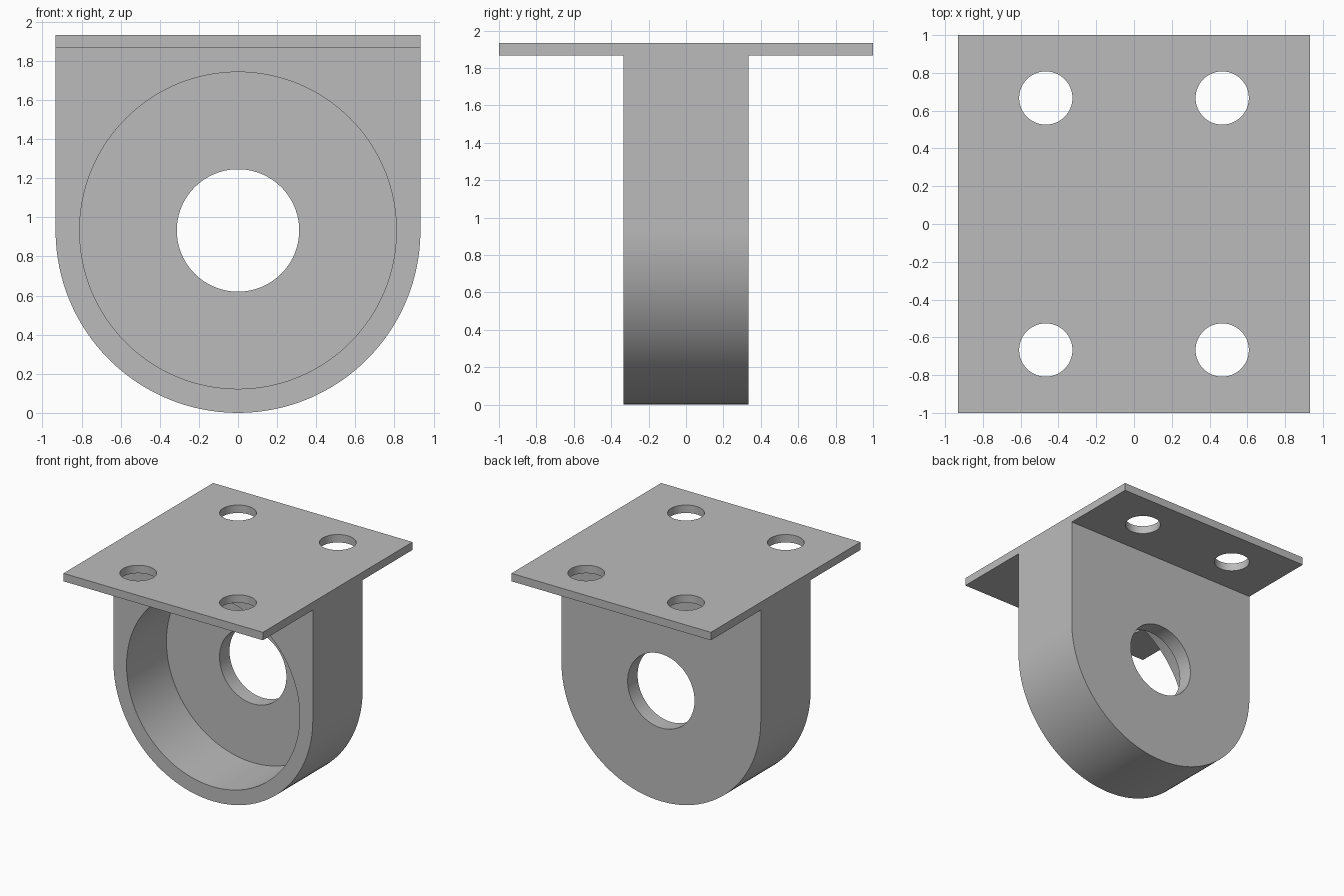
import bpy
import bmesh
from math import radians, cos, sin, pi
from mathutils import Matrix

cube = bpy.data.objects.get("Cube")
if cube:
    bpy.data.objects.remove(cube, do_unlink=True)

WIDTH = 0.933      # half width, also the radius of the rounded bottom
DEPTH = 0.333      # half depth of the housing
AXIS_Z = 0.933
TOP = 1.933
PLATE = 0.067
WALL = 0.133       # rear wall behind the bearing pocket

grey = bpy.data.materials.new("plain grey")
grey.use_nodes = True
grey.diffuse_color = (0.5, 0.5, 0.5, 1)
grey.node_tree.nodes["Principled BSDF"].inputs["Base Color"].default_value = (0.5, 0.5, 0.5, 1)


def finish(name, bm):
    bmesh.ops.recalc_face_normals(bm, faces=bm.faces[:])
    mesh = bpy.data.meshes.new(name)
    bm.to_mesh(mesh)
    bm.free()
    obj = bpy.data.objects.new(name, mesh)
    mesh.materials.append(grey)
    bpy.context.collection.objects.link(obj)
    return obj


def cylinder(name, radius, length, matrix, sides=96):
    bm = bmesh.new()
    bmesh.ops.create_cone(bm, cap_ends=True, segments=sides, radius1=radius,
                          radius2=radius, depth=length, matrix=matrix)
    return finish(name, bm)


def combine(target, other, operation):
    mod = target.modifiers.new(operation.lower(), "BOOLEAN")
    mod.operation = operation
    mod.solver = "EXACT"
    mod.object = other
    bpy.context.view_layer.objects.active = target
    bpy.ops.object.modifier_apply(modifier=mod.name)
    bpy.data.objects.remove(other, do_unlink=True)


# Housing: square top and half-round bottom, extruded front to back
bm = bmesh.new()
steps = 64
profile = [(WIDTH, TOP), (-WIDTH, TOP)]
profile += [(WIDTH * cos(pi + pi * i / steps), AXIS_Z + WIDTH * sin(pi + pi * i / steps))
            for i in range(steps + 1)]
face = bm.faces.new([bm.verts.new((x, -DEPTH, z)) for x, z in profile])
ext = bmesh.ops.extrude_face_region(bm, geom=[face])
bmesh.ops.translate(bm, vec=(0, 2 * DEPTH, 0),
                    verts=[v for v in ext["geom"] if isinstance(v, bmesh.types.BMVert)])
bracket = finish("bearing_bracket", bm)

# Mounting plate across the top
bm = bmesh.new()
bmesh.ops.create_cube(bm, size=1, matrix=Matrix.Translation((0, 0, TOP - PLATE / 2))
                      @ Matrix.Diagonal((2 * WIDTH, 2, PLATE, 1)))
combine(bracket, finish("mounting_plate", bm), "UNION")

# Bearing pocket open at the front, and shaft hole through the rear wall
turn = Matrix.Rotation(radians(90), 4, "X")
pocket_y = DEPTH - WALL - 0.5
combine(bracket, cylinder("pocket_cutter", 0.81, 1,
                          Matrix.Translation((0, pocket_y, AXIS_Z)) @ turn, 128), "DIFFERENCE")
combine(bracket, cylinder("shaft_cutter", 0.313, 2,
                          Matrix.Translation((0, 0, AXIS_Z)) @ turn), "DIFFERENCE")

# Four bolt holes in the plate
for x in (-0.467, 0.467):
    for y in (-0.667, 0.667):
        combine(bracket, cylinder("bolt_cutter", 0.141, 0.3,
                                  Matrix.Translation((x, y, TOP)), 64), "DIFFERENCE")

# Smooth curved walls, crisp edges
bpy.ops.object.select_all(action="DESELECT")
bracket.select_set(True)
bpy.context.view_layer.objects.active = bracket
bpy.ops.object.shade_smooth_by_angle(angle=radians(30))
